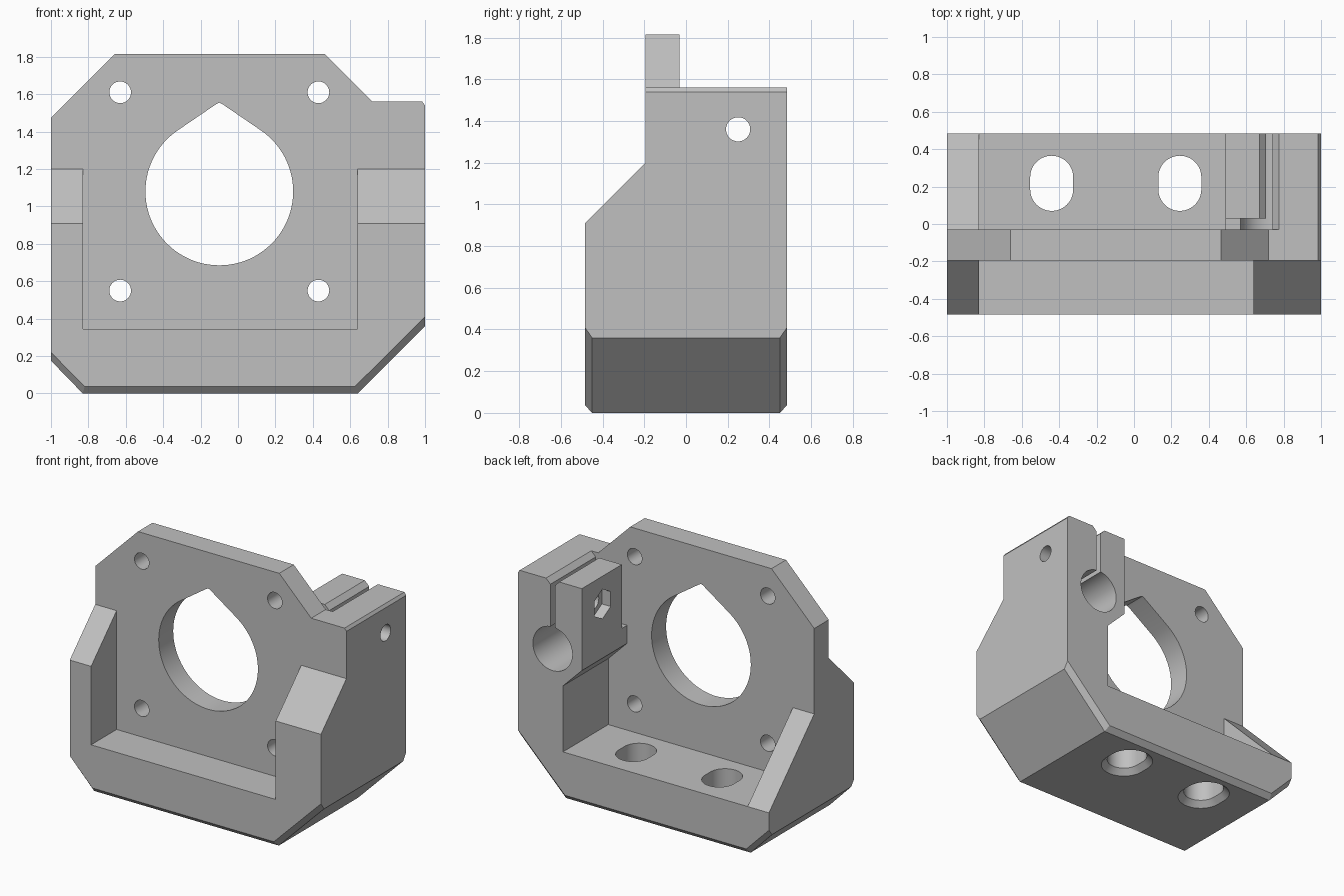
import bpy, bmesh, math

old = bpy.data.objects.get("Cube")
if old:
    bpy.data.objects.remove(old, do_unlink=True)

grey = bpy.data.materials.new("light grey plastic")
grey.use_nodes = True
COLOUR = (0.53, 0.53, 0.53, 1)
grey.diffuse_color = COLOUR
grey.node_tree.nodes["Principled BSDF"].inputs["Base Color"].default_value = COLOUR


def loft(name, rings):
    """Closed solid through matching rings of points."""
    bm = bmesh.new()
    loops = [[bm.verts.new(p) for p in ring] for ring in rings]
    n = len(loops[0])
    bm.faces.new(loops[0])
    bm.faces.new(loops[-1])
    for a, b in zip(loops, loops[1:]):
        for i in range(n):
            j = (i + 1) % n
            bm.faces.new((a[i], a[j], b[j], b[i]))
    bmesh.ops.recalc_face_normals(bm, faces=bm.faces)
    mesh = bpy.data.meshes.new(name)
    bm.to_mesh(mesh)
    bm.free()
    mesh.materials.append(grey)
    obj = bpy.data.objects.new(name, mesh)
    bpy.context.collection.objects.link(obj)
    return obj


def place(profile, axis, t):
    """Put a flat profile at distance t along an axis."""
    if axis == "x":
        return [(t, u, v) for u, v in profile]
    if axis == "y":
        return [(u, t, v) for u, v in profile]
    return [(u, v, t) for u, v in profile]


def rect(u0, v0, u1, v1):
    return [(u0, v0), (u1, v0), (u1, v1), (u0, v1)]


def arc(u, v, r, start=0, end=360, n=48):
    steps = n if end - start == 360 else n + 1
    angles = [math.radians(start + (end - start) * i / n) for i in range(steps)]
    return [(u + r * math.cos(a), v + r * math.sin(a)) for a in angles]


def stadium(u, v0, v1, r):
    return arc(u, v1, r, 0, 180, 24) + arc(u, v0, r, 180, 360, 24)


# Bracket block, with its lower edges bevelled at the front and back
upper = [(1, 1.54), (.985, 1.56), (.72, 1.56), (.465, 1.815), (-.66, 1.815), (-1, 1.475)]
full = [(-1, .175), (-.83, 0), (.64, 0), (1, .36)] + upper
inset = [(-1, .22), (-.82, .037), (.625, .037), (1, .41)] + upper
bracket = loft("motor_bracket", [place(inset, "y", -.485), place(full, "y", -.45),
                                 place(full, "y", .45), place(inset, "y", .485)])

cutters = []


def cut(name, profile, axis, lo, hi):
    cutters.append(loft(name, [place(profile, axis, lo), place(profile, axis, hi)]))


# Front recess and sloped front cheeks
cut("front_recess", rect(-.83, .345, .64, 2), "y", -.6, -.195)
cut("cheek_slope", [(-.195, 2), (-.195, 1.2), (-.6, .795), (-.6, 2)], "x", -1.1, 1.1)

# Rear pocket beside the rod clamp, gusset slope and clamp top
cut("rear_pocket", [(-.83, .345), (.64, .345), (.64, .82), (.49, .97), (.49, 2), (-.83, 2)],
    "y", -.03, .6)
cut("gusset_slope", [(-.03, .86), (.6, .23), (.6, 2), (-.03, 2)], "x", -1.1, -.82)
cut("clamp_top", rect(.4, 1.56, 1.1, 2), "y", -.03, .6)

# Rod clamp: bore, split with flared top, and gap behind the jaw
ROD_X, ROD_Z = .7225, 1.065
cut("rod_bore", arc(ROD_X, ROD_Z, .157), "y", -.03, .6)
split = [(.0175, 1.1), (.0175, 1.525), (.0925, 1.6)]
cut("clamp_split", [(ROD_X + u, v) for u, v in split]
    + [(ROD_X - u, v) for u, v in reversed(split)], "y", -.03, .6)
cut("jaw_gap", rect(.4, 1.1, .74, 1.7), "y", -.03, .03)

# Clamp screw and hexagonal nut trap
cut("clamp_screw_hole", arc(.25, 1.36, .058, n=32), "x", .4, 1.1)
cut("nut_trap", arc(.25, 1.36, .107, 30, 390, n=6), "x", .4, .56)

# Teardrop motor opening and its four screw holes
tangent = 33.7
cut("motor_opening", arc(-.1, 1.08, .395, 90 + tangent, 450 - tangent, 72)
    + [(-.085, 1.548), (-.1, 1.555), (-.115, 1.548)], "y", -.3, .1)
for x in (-.63, .43):
    for z in (.55, 1.61):
        cut("motor_screw_hole", arc(x, z, .058, n=32), "y", -.3, .1)

# Slotted mounting holes, countersunk underneath
for x in (-.44, .245):
    rings = [(.165, -.01), (.115, .04), (.115, .5)]
    cutters.append(loft("mount_slot", [place(stadium(x, .185, .25, r), "z", z)
                                       for r, z in rings]))

# Carve the block and discard the cutters
for c in cutters:
    c.hide_render = True
    mod = bracket.modifiers.new(c.name, "BOOLEAN")
    mod.operation = "DIFFERENCE"
    mod.solver = "EXACT"
    mod.object = c
bpy.context.view_layer.update()
carved = bpy.data.meshes.new_from_object(
    bracket.evaluated_get(bpy.context.evaluated_depsgraph_get()))
bracket.modifiers.clear()
bracket.data = carved
carved.materials.clear()
carved.materials.append(grey)
for face in carved.polygons:
    face.material_index = 0
for c in cutters:
    bpy.data.objects.remove(c, do_unlink=True)

bpy.ops.object.select_all(action="DESELECT")
bracket.select_set(True)
bpy.context.view_layer.objects.active = bracket
bpy.ops.object.shade_smooth_by_angle(angle=math.radians(25))
